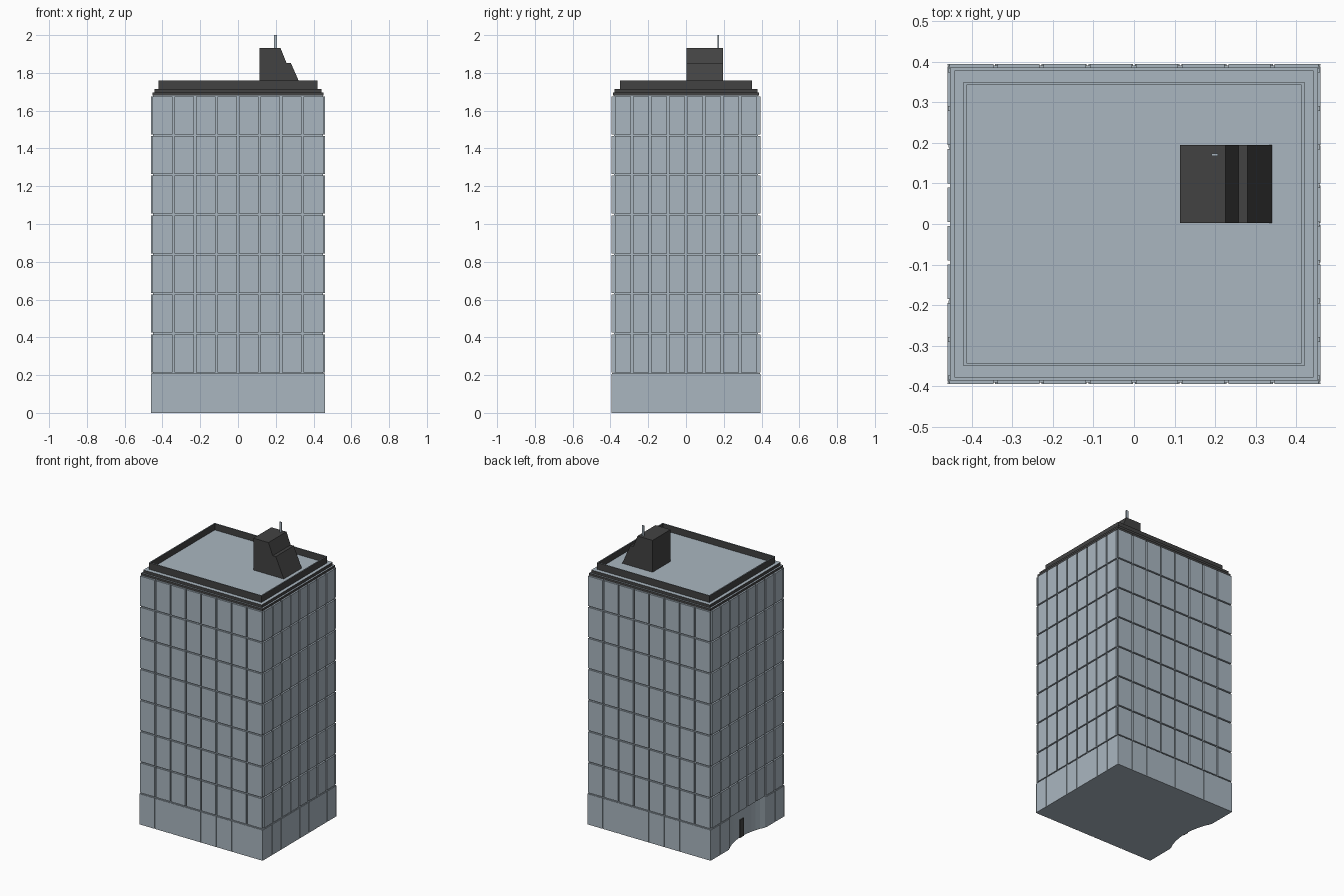
import bpy, bmesh, math
from mathutils import Vector

if "Cube" in bpy.data.objects:
    bpy.data.objects.remove(bpy.data.objects["Cube"])


def material(name, rgb):
    m = bpy.data.materials.new(name)
    m.diffuse_color = (*rgb, 1)
    m.use_nodes = True
    m.node_tree.nodes["Principled BSDF"].inputs["Base Color"].default_value = m.diffuse_color
    return m


BLUE = material("pale_blue_grey", (0.40, 0.47, 0.53))
DARK = material("dark_grey", (0.055, 0.055, 0.055))


def finish(name, bm, mats, rule=None):
    """Turn a bmesh into an object; rule gives the material slot of a face."""
    bmesh.ops.recalc_face_normals(bm, faces=bm.faces)
    bm.normal_update()
    if rule:
        for f in bm.faces:
            f.material_index = rule(f)
    me = bpy.data.meshes.new(name)
    bm.to_mesh(me)
    bm.free()
    for m in mats:
        me.materials.append(m)
    ob = bpy.data.objects.new(name, me)
    bpy.context.collection.objects.link(ob)
    return ob


def add_box(bm, lo, hi):
    vs = bmesh.ops.create_cube(bm, size=1)["verts"]
    for v in vs:
        v.co = Vector([lo[i] if v.co[i] < 0 else hi[i] for i in range(3)])


def add_prism(bm, pts, direction):
    """Extrude a closed outline of 3D points along a direction."""
    face = bm.faces.new([bm.verts.new(p) for p in pts])
    ext = bmesh.ops.extrude_face_region(bm, geom=[face], use_keep_orig=True)
    bmesh.ops.translate(bm, vec=direction,
                        verts=[e for e in ext["geom"] if isinstance(e, bmesh.types.BMVert)])


def top_rule(f):
    return 1 if f.normal.z > 0.9 else 0


FLOOR = 0.21
COLS = 8
HX, HY = 0.46, 0.394        # outer half sizes
ENTRY, DEPTH = 0.19, 0.045  # entrance half width and depth

# Ground floor, with a curved entrance recess in the left wall
gx, gy = HX - 0.003, HY - 0.003
outline = [(-gx, -gy, 0), (gx, -gy, 0), (gx, gy, 0), (-gx, gy, 0)]
for i in range(13):
    t = i / 12
    outline.append((-gx + DEPTH * math.sin(math.pi * t) ** 0.8, ENTRY * (1 - 2 * t), 0))
bm = bmesh.new()
add_prism(bm, outline, (0, 0, FLOOR))
finish("ground_floor", bm, [BLUE])

# Entrance door
bm = bmesh.new()
add_box(bm, (-gx + DEPTH - 0.006, -0.02, 0), (-gx + DEPTH + 0.002, 0.02, 0.12))
finish("entrance_door", bm, [DARK])

# Upper core behind the panels
cx, cy = 0.449, 0.382
bm = bmesh.new()
add_box(bm, (-cx, -cy, FLOOR), (cx, cy, 8 * FLOOR))
finish("tower_core", bm, [BLUE])

# Facade panels: eight columns on each side, ground row with narrow joints
bm = bmesh.new()
for row in range(8):
    gap = 0.0025 if row == 0 else 0.005
    z0 = 0 if row == 0 else row * FLOOR + 0.005
    z1 = (row + 1) * FLOOR - 0.004
    back_x, back_y = (gx, gy) if row == 0 else (cx, cy)
    half_x = HX if row == 0 else 0.455
    half_y = gy if row == 0 else 0.38
    for c in range(COLS):
        x0 = -half_x + 2 * half_x * c / COLS + gap * (c > 0)
        x1 = -half_x + 2 * half_x * (c + 1) / COLS - gap * (c < COLS - 1)
        y0 = -half_y + 2 * half_y * c / COLS + gap
        y1 = -half_y + 2 * half_y * (c + 1) / COLS - gap
        add_box(bm, (x0, -HY, z0), (x1, -back_y, z1))
        add_box(bm, (x0, back_y, z0), (x1, HY, z1))
        add_box(bm, (back_x, y0, z0), (HX, y1, z1))
        if row > 0 or c < 2 or c > 5:      # leave the entrance open
            add_box(bm, (-HX, y0, z0), (-back_x, y1, z1))
finish("facade_panels", bm, [BLUE])

# Stepped roof ledges with pale tops
for name, x, y, z0, z1 in (("lower_ledge", 0.453, 0.386, 1.68, 1.695),
                           ("upper_ledge", 0.442, 0.378, 1.695, 1.715)):
    bm = bmesh.new()
    add_box(bm, (-x, -y, z0), (x, y, z1))
    finish(name, bm, [DARK, BLUE], top_rule)

# Parapet with sunken roof
bm = bmesh.new()
add_box(bm, (-0.42, -0.35, 1.715), (0.42, 0.35, 1.76))
bm.normal_update()
top = max(bm.faces, key=lambda f: f.calc_center_median().z)
bmesh.ops.inset_region(bm, faces=[top], thickness=0.01)
ext = bmesh.ops.extrude_face_region(bm, geom=[top])
bmesh.ops.translate(bm, vec=(0, 0, -0.043),
                    verts=[e for e in ext["geom"] if isinstance(e, bmesh.types.BMVert)])
if top.is_valid:
    bmesh.ops.delete(bm, geom=[top], context="FACES_ONLY")
finish("parapet_and_roof", bm, [DARK, BLUE], top_rule)

# Roof house with stepped sloping side
profile = [(0.113, 1.716), (0.34, 1.716), (0.28, 1.852), (0.257, 1.852),
           (0.225, 1.932), (0.113, 1.932)]
bm = bmesh.new()
add_prism(bm, [(x, 0.003, z) for x, z in profile], (0, 0.192, 0))
finish("roof_house", bm, [DARK])

# Mast
bm = bmesh.new()
add_box(bm, (0.191, 0.167, 1.93), (0.207, 0.174, 2.0))
finish("mast", bm, [BLUE])
